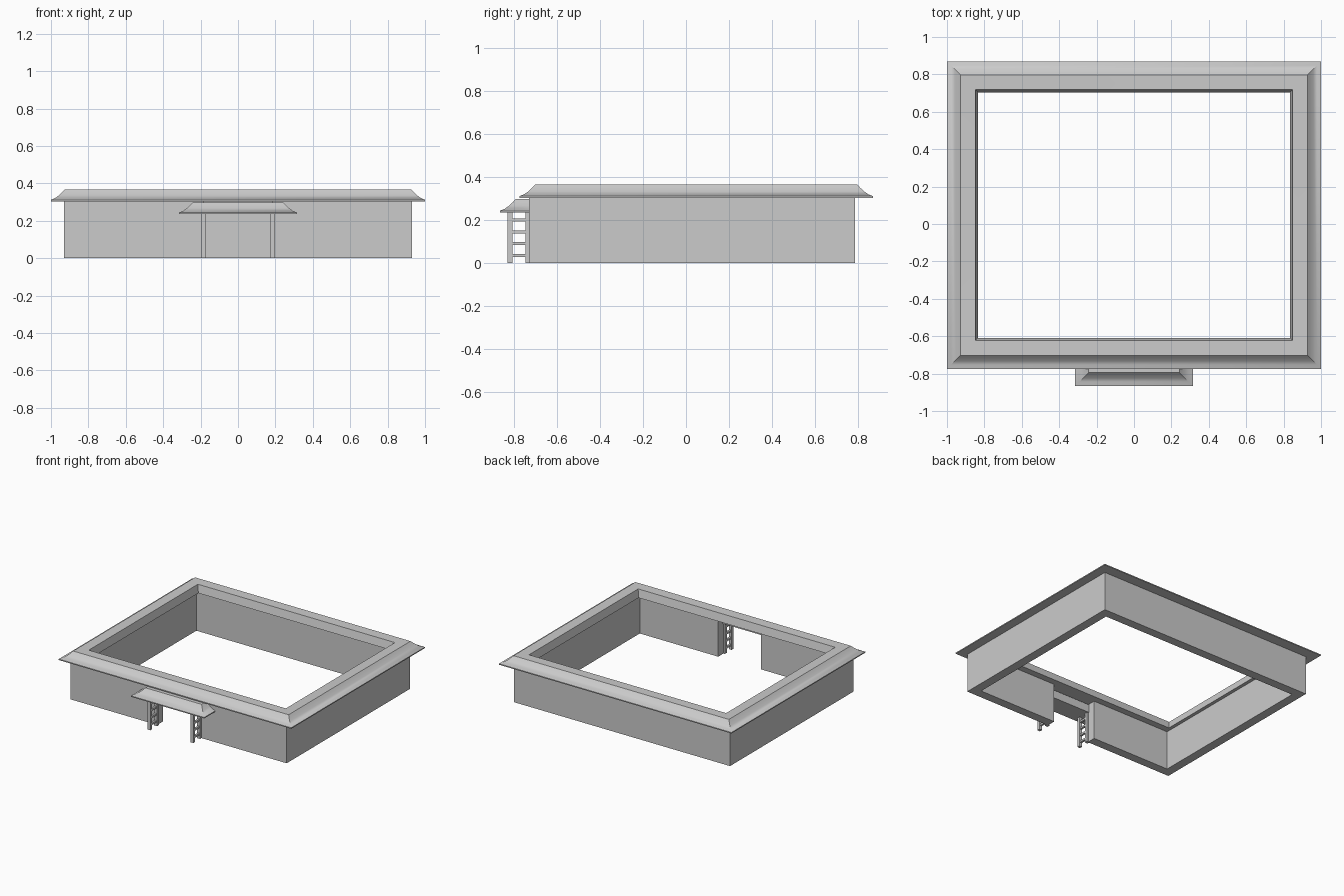
import bpy, bmesh

if "Cube" in bpy.data.objects:
    bpy.data.objects.remove(bpy.data.objects["Cube"])


def make_object(name, bm, smooth=False):
    bmesh.ops.recalc_face_normals(bm, faces=bm.faces)
    me = bpy.data.meshes.new(name)
    bm.to_mesh(me)
    bm.free()
    ob = bpy.data.objects.new(name, me)
    bpy.context.collection.objects.link(ob)
    if smooth:
        bpy.ops.object.select_all(action='DESELECT')
        ob.select_set(True)
        bpy.context.view_layer.objects.active = ob
        bpy.ops.object.shade_smooth_by_angle(angle=0.6)
    return ob


def box(name, x0, x1, y0, y1, z0, z1):
    bm = bmesh.new()
    bmesh.ops.create_cube(bm, size=1)
    for v in bm.verts:
        v.co = ((x0 + x1) / 2 + v.co.x * (x1 - x0),
                (y0 + y1) / 2 + v.co.y * (y1 - y0),
                (z0 + z1) / 2 + v.co.z * (z1 - z0))
    return make_object(name, bm)


def rect_loops(name, rects, closed):
    """Skin stacked rectangles (x half, y min, y max, z); closed makes a ring."""
    bm = bmesh.new()
    loops = [[bm.verts.new(p) for p in ((-x, y0, z), (x, y0, z), (x, y1, z), (-x, y1, z))]
             for x, y0, y1, z in rects]
    n = len(loops)
    for i in range(n if closed else n - 1):
        a, b = loops[i], loops[(i + 1) % n]
        for k in range(4):
            j = (k + 1) % 4
            bm.faces.new((a[k], a[j], b[j], b[k]))
    if not closed:
        bm.faces.new(loops[0][::-1])
        bm.faces.new(loops[-1])
    return make_object(name, bm, True)


# Courtyard wall: one outline with the gate gap, extruded up
X, YF, YB, T, GAP, H = 0.93, -0.73, 0.787, 0.07, 0.185, 0.31
half = [(GAP, YF + T), (GAP, YF), (X, YF), (X, YB)]
inner = [(X - T, YB - T), (X - T, YF + T)]
outline = half + [(-x, y) for x, y in half[::-1]] + \
    [(-x, y) for x, y in inner[::-1]] + inner
bm = bmesh.new()
base = bm.faces.new([bm.verts.new((x, y, 0)) for x, y in outline])
ext = bmesh.ops.extrude_face_region(bm, geom=[base])
for v in ext['geom']:
    if isinstance(v, bmesh.types.BMVert):
        v.co.z = H
make_object("courtyard_wall", bm)

# Concave eave profile: inset from the eave edge, height above the eave
eave = [(0, 0), (0, 0.008), (0.022, 0.017), (0.042, 0.031),
        (0.06, 0.048), (0.073, 0.062)]

# Wall roof: mitred ring with a flat top and a sloping inner lip
section = eave + [(0.152, 0.06), (0.166, 0.0)]
rect_loops("wall_roof", [(1 - d, -0.775 + d, 0.87 - d, 0.304 + z) for d, z in section], True)

# Gate roof: same eave on three sides, set against the wall
rect_loops("gate_roof", [(0.315 - d, -0.866 + d, -0.715, 0.236 + z) for d, z in eave], False)

# Gate posts joined by rungs on each side
for side, s in (("left", -1), ("right", 1)):
    cx = s * 0.185
    box("front_post_" + side, cx - 0.012, cx + 0.012, -0.831, -0.807, 0, 0.245)
    box("back_post_" + side, cx - 0.012, cx + 0.012, -0.748, -0.724, 0, 0.245)
    for i in range(4):
        z = 0.036 + i * 0.055
        box("rung_%s_%d" % (side, i + 1), cx - 0.008, cx + 0.008,
            -0.82, -0.735, z - 0.007, z + 0.007)
